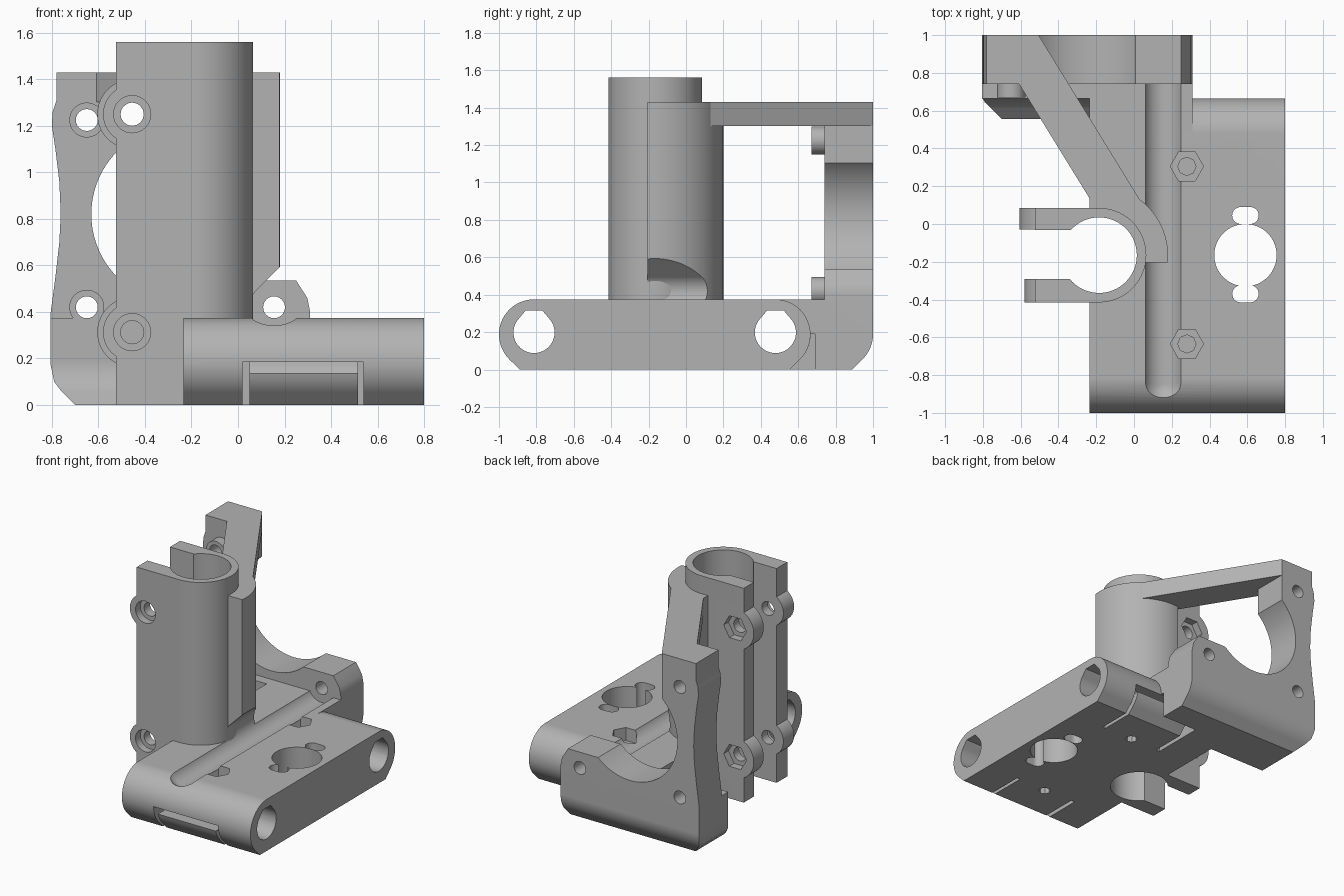
import bpy, bmesh, math
from mathutils import Matrix

if "Cube" in bpy.data.objects:
    bpy.data.objects.remove(bpy.data.objects["Cube"])

grey = bpy.data.materials.new("plain grey")
grey.use_nodes = True
GREY = (0.45, 0.45, 0.45, 1)
grey.diffuse_color = GREY
grey.node_tree.nodes["Principled BSDF"].inputs["Base Color"].default_value = GREY


def add_object(name, bm):
    bmesh.ops.recalc_face_normals(bm, faces=bm.faces)
    mesh = bpy.data.meshes.new(name)
    bm.to_mesh(mesh)
    bm.free()
    mesh.materials.append(grey)
    ob = bpy.data.objects.new(name, mesh)
    bpy.context.collection.objects.link(ob)
    return ob


def prism(name, pts, axis, a, b):
    """Extrude a 2D outline along an axis from a to b."""
    place = {"x": lambda u, v, w: (w, u, v),
             "y": lambda u, v, w: (u, w, v),
             "z": lambda u, v, w: (u, v, w)}[axis]
    bm = bmesh.new()
    low = [bm.verts.new(place(u, v, a)) for u, v in pts]
    high = [bm.verts.new(place(u, v, b)) for u, v in pts]
    bm.faces.new(low)
    bm.faces.new(high)
    n = len(pts)
    for i in range(n):
        j = (i + 1) % n
        bm.faces.new((low[i], low[j], high[j], high[i]))
    return add_object(name, bm)


def arc(cx, cy, r, start, end, n=16):
    steps = [math.radians(start + (end - start) * i / n) for i in range(n + 1)]
    return [(cx + r * math.cos(t), cy + r * math.sin(t)) for t in steps]


def rod(name, cx, cy, r, axis, a, b, n=64):
    return prism(name, arc(cx, cy, r, 0, 360, n)[:-1], axis, a, b)


def box(name, x0, x1, y0, y1, z0, z1):
    return prism(name, [(x0, y0), (x1, y0), (x1, y1), (x0, y1)], "z", z0, z1)


def combine(ob, tools, operation="DIFFERENCE", keep=False):
    for tool in tools:
        mod = ob.modifiers.new("combine", "BOOLEAN")
        mod.operation = operation
        mod.solver = "EXACT"
        mod.object = tool
        bpy.context.view_layer.objects.active = ob
        bpy.ops.object.modifier_apply(modifier=mod.name)
        if not keep:
            bpy.data.objects.remove(tool)


# Shared cutters: clamp bore and screwdriver channel
CX, CY = -0.185, -0.165
bore = rod("bore_cutter", CX, CY, 0.2, "z", -0.1, 1.7)
channel = prism("channel_cutter",
                arc(0.155, 0.42, 0.105, 135, 360, 40) + [(0.26, 0.6), (0.26, 0.673)],
                "y", -0.85, 0.74)
bm = bmesh.new()
bmesh.ops.create_uvsphere(bm, u_segments=32, v_segments=16, radius=0.105,
                          matrix=Matrix.Translation((0.155, -0.85, 0.42)))
channel_end = add_object("channel_end_cutter", bm)
shared = [bore, channel, channel_end]

# Carriage base with rounded ends
R = 0.1875
FRONT, REAR = -0.8125, 0.478
base_outline = (arc(FRONT, R, R, 90, 225, 24) + [(-0.89, 0), (0.555, 0)]
                + arc(REAR, R, R, -45, 90, 24))
base = prism("carriage_base", base_outline, "x", -0.235, 0.8)
cuts = []
for y in (FRONT, REAR):
    hole = arc(y, 0.198, 0.11, 135, 405, 32) + [(y + 0.045, 0.315), (y - 0.045, 0.315)]
    cuts.append(prism("rod_hole", hole, "x", -0.4, 0.9))
cuts.append(rod("round_window", 0.59, CY, 0.165, "z", -0.1, 0.5))
for y in (0.045, -0.37):
    slot = arc(0.565, y, 0.045, 90, 270) + arc(0.615, y, 0.045, -90, 90)
    cuts.append(prism("tie_slot", slot, "z", -0.1, 0.5))
for y in (0.305, -0.635):
    cuts.append(rod("nut_trap", 0.28, y, 0.088, "z", 0.28, 0.5, 6))
    cuts.append(rod("screw_hole_top", 0.28, y, 0.048, "z", 0.2, 0.4, 8))
    cuts.append(rod("screw_hole_bottom", 0.28, y, 0.042, "z", -0.1, 0.18, 8))
# Thin relief slits at both ends
for y0, y1, c0, c1 in ((-1.1, -0.62, -1.1, -0.86), (0.3, 0.8, 0.54, 0.8)):
    cuts.append(box("slit", 0.02, 0.05, y0, y1, -0.1, 0.185))
    cuts.append(box("slit", 0.515, 0.54, y0, y1, -0.1, 0.185))
    cuts.append(box("slit", 0.03, 0.53, c0, c1, 0.137, 0.185))
combine(base, cuts)
combine(base, shared, keep=True)

# Motor plate: front outline limited by a side outline
plate = prism("motor_plate", [
    (-0.78, 1.43), (-0.78, 1.31), (-0.797, 1.26), (-0.8, 1.2), (-0.785, 1.1),
    (-0.768, 0.96), (-0.762, 0.82), (-0.768, 0.7), (-0.785, 0.55), (-0.805, 0.4),
    (-0.805, 0.17), (-0.79, 0.1), (-0.76, 0.06), (-0.7, 0), (0.31, 0), (0.31, 0.4),
    (0.298, 0.46), (0.25, 0.535), (-0.2, 0.535), (-0.505, 0.9), (-0.505, 1.43)],
    "y", 0.4, 1.0)
side = ([(0.555, 0)] + arc(REAR, R, R, -45, 0) +
        [(0.665, 0.375), (0.74, 0.375), (0.74, 1.5), (1.1, 1.5), (1.1, 0.4)]
        + arc(0.81, 0.19, 0.19, 0, -45) + [(0.888, 0)])
side[-len(arc(0, 0, 1, 0, 1)) - 2] = (1.0, 1.5)
side[-len(arc(0, 0, 1, 0, 1)) - 3] = (0.9, 1.5)
combine(plate, [prism("side_limit", side, "x", -1, 1)], "INTERSECT")
combine(plate, [rod("motor_opening", -0.2475, 0.82, 0.383, "y", 0.7, 1.1, 96),
                box("plate_slit", 0.02, 0.4, 0.4, 0.69, -0.1, 0.19)])
bosses = [rod("plate_boss", -0.65, z, 0.075, "y", 0.67, 0.76) for z in (0.42, 1.225)]
combine(plate, bosses, "UNION")
combine(plate, [rod("motor_screw", x, z, 0.047, "y", 0.5, 1.1, 24)
                for x, z in ((-0.65, 0.42), (-0.65, 1.225), (0.155, 0.42))])
combine(plate, [channel], keep=True)

# Fillet block between base and plate
bridge = box("plate_bridge", -0.235, 0.31, 0.6, 0.75, 0.19, 0.375)
bridge_cap = prism("plate_bridge_cap", arc(REAR, R, R, 90, 0) + [(0.67, 0.375)],
                   "x", -0.235, 0.31)
for ob in (bridge, bridge_cap):
    combine(ob, [rod("rod_clearance", REAR, 0.198, 0.125, "x", -0.4, 0.9)])
    combine(ob, [channel], keep=True)

# Split tube clamp with two ears
clamp_outline = ([(-0.525, 0.085)] + arc(CX, CY, 0.25, 90, -90, 48)
                 + [(-0.525, CY - 0.25)])
clamp = prism("tube_clamp", clamp_outline, "z", 0, 1.56)
BOLT_X = -0.455
LEVELS = (0.313, 1.25)
for z in LEVELS:
    combine(clamp, [rod("front_boss", BOLT_X, z, 0.125, "y", CY - 0.25, -0.29),
                    rod("rear_boss", BOLT_X, z, 0.15, "y", -0.03, 0.085)], "UNION")
combine(clamp, [bore], keep=True)
combine(clamp, [box("clamp_gap", -0.8, -0.25, -0.292, -0.032, -0.1, 1.7)])
for z in LEVELS:
    combine(clamp, [rod("bolt_hole", BOLT_X, z, 0.05, "y", -0.6, 0.2, 16),
                    rod("bolt_head_recess", BOLT_X, z, 0.08, "y", -0.6, -0.36, 32),
                    rod("clamp_nut_trap", BOLT_X, z, 0.092, "y", 0.03, 0.2, 6)])

# Thick support rib wrapped around the tube
rib = rod("support_rib", CX, CY, 0.365, "z", 0.3, 1.43, 96)
combine(rib, [box("rib_limit", -0.235, 0.5, -0.205, 0.5, 0.2, 1.5)], "INTERSECT")
combine(rib, shared, keep=True)

# Diagonal top brace from rib to plate
brace = prism("top_brace", [(-0.62, 0.76), (-0.235, 0.135), (-0.235, 0.0), (0.03, 0.0),
                            (0.03, 0.13), (-0.505, 1.0), (-0.62, 1.0)], "z", 1.302, 1.43)
combine(brace, [bore], keep=True)

for tool in shared:
    bpy.data.objects.remove(tool)

# Smooth curved walls, keep crisp edges
for ob in (base, plate, bridge, bridge_cap, clamp, rib, brace):
    bpy.ops.object.select_all(action="DESELECT")
    ob.select_set(True)
    bpy.context.view_layer.objects.active = ob
    bpy.ops.object.shade_smooth_by_angle(angle=math.radians(25))
    mod = ob.modifiers.new("even_shading", "WEIGHTED_NORMAL")
    mod.keep_sharp = True
